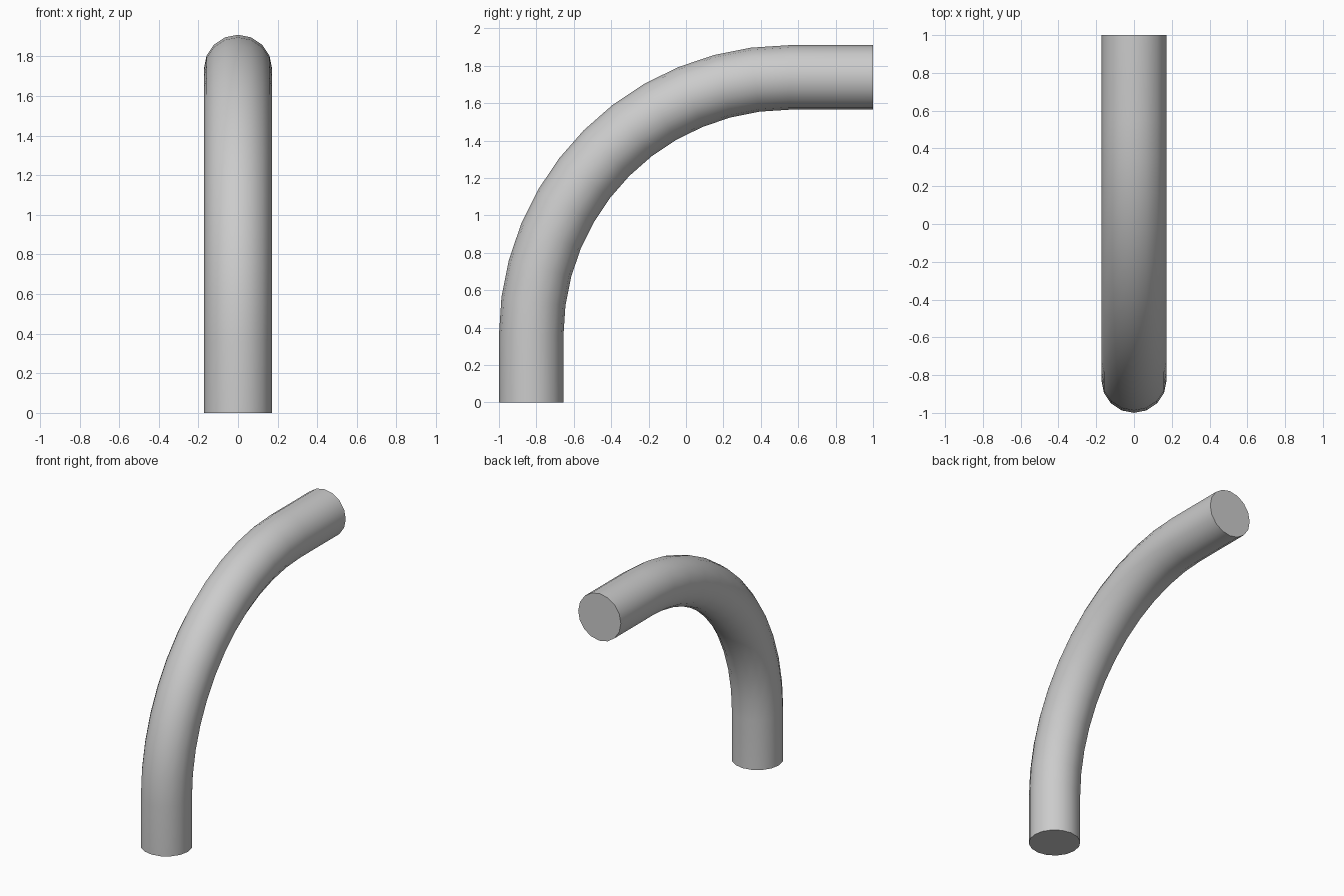
import bpy, bmesh
from math import sin, cos, pi, radians

if "Cube" in bpy.data.objects:
    bpy.data.objects.remove(bpy.data.objects["Cube"])

R = 0.1725            # pipe radius
BEND = 1.3775         # bend radius along the centre line
CY, CZ = 0.55, 0.36   # bend centre
SIDES, STEPS = 16, 12

# Centre line stations: (y, z, angle), angle 0 = rising, 90 degrees = horizontal
path = [(CY - BEND, 0.0, 0.0)]
for i in range(STEPS + 1):
    a = pi / 2 * i / STEPS
    path.append((CY - BEND * cos(a), CZ + BEND * sin(a), a))
path.append((1.0, CZ + BEND, pi / 2))

# Sweep a round section along the path
bm = bmesh.new()
rings = []
for y, z, a in path:
    ring = []
    for k in range(SIDES):
        t = 2 * pi * k / SIDES
        out = R * cos(t)
        ring.append(bm.verts.new((R * sin(t), y - out * cos(a), z + out * sin(a))))
    rings.append(ring)
for r0, r1 in zip(rings, rings[1:]):
    for k in range(SIDES):
        n = (k + 1) % SIDES
        bm.faces.new((r0[k], r0[n], r1[n], r1[k]))

# Flat end caps
bm.faces.new(rings[0])
bm.faces.new(rings[-1])
bmesh.ops.recalc_face_normals(bm, faces=bm.faces)

mesh = bpy.data.meshes.new("pipe_bend")
bm.to_mesh(mesh)
bm.free()
pipe = bpy.data.objects.new("pipe_bend", mesh)
bpy.context.collection.objects.link(pipe)
bpy.context.view_layer.objects.active = pipe
pipe.select_set(True)
bpy.ops.object.shade_smooth_by_angle(angle=radians(40))
